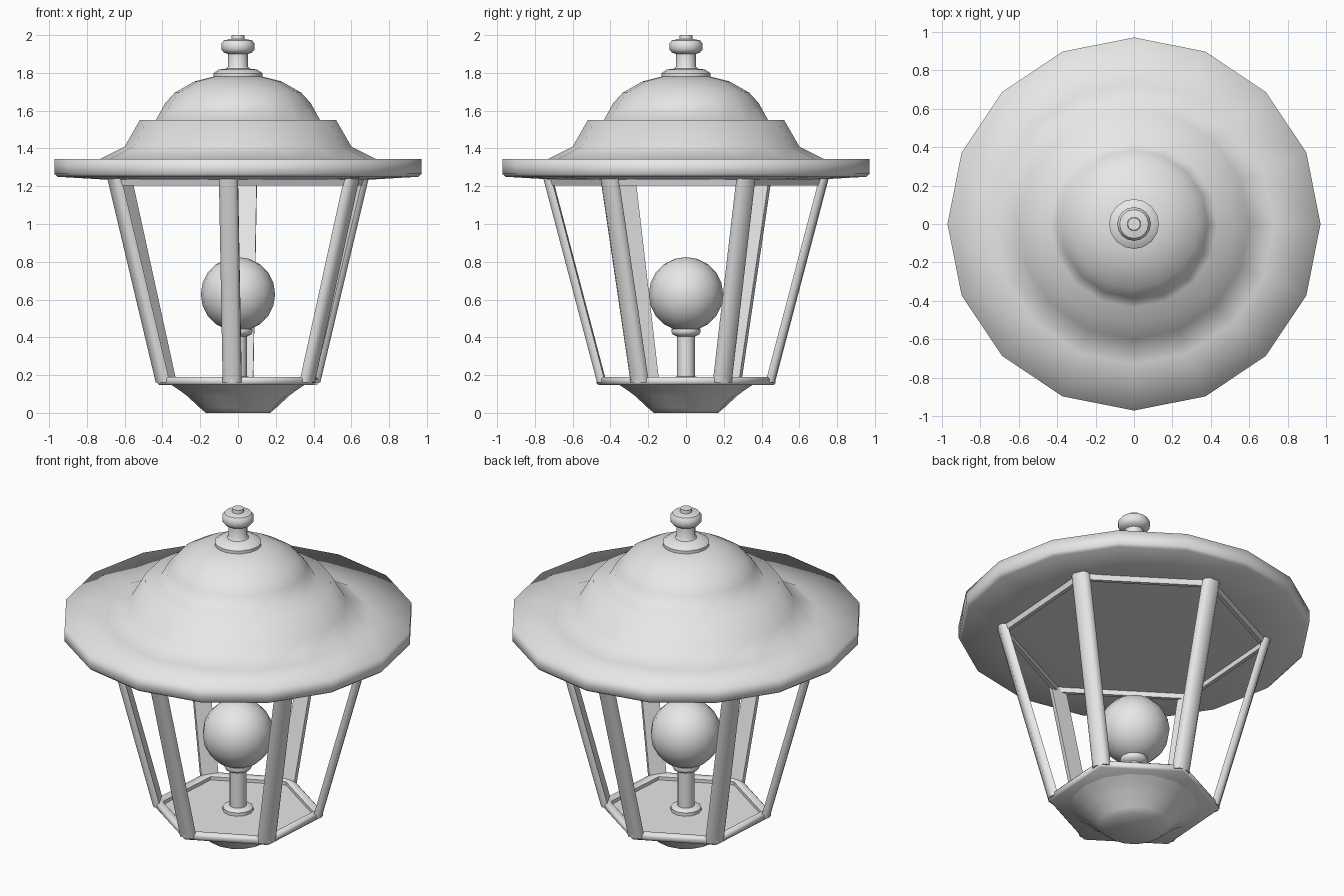
import bpy, bmesh, math
from mathutils import Vector

cube = bpy.data.objects.get("Cube")
if cube:
    bpy.data.objects.remove(cube, do_unlink=True)

grey = bpy.data.materials.new("light_grey")
grey.use_nodes = True
grey.diffuse_color = (0.8, 0.8, 0.8, 1)
grey.node_tree.nodes["Principled BSDF"].inputs["Base Color"].default_value = (0.8, 0.8, 0.8, 1)

HEX_TURN = math.radians(-94)  # the cage is turned slightly from the axes


def finish(name, bm, angle):
    """Turn a bmesh into a grey object; edges sharper than angle stay crisp."""
    bmesh.ops.recalc_face_normals(bm, faces=bm.faces)
    mesh = bpy.data.meshes.new(name)
    bm.to_mesh(mesh)
    bm.free()
    mesh.materials.append(grey)
    obj = bpy.data.objects.new(name, mesh)
    bpy.context.collection.objects.link(obj)
    bpy.ops.object.select_all(action='DESELECT')
    bpy.context.view_layer.objects.active = obj
    obj.select_set(True)
    if angle >= 180:
        bpy.ops.object.shade_smooth()
    else:
        bpy.ops.object.shade_smooth_by_angle(angle=math.radians(angle))
    return obj


def lathe(name, profile, sides, turn=0.0, closed=False, angle=40):
    """Revolve (radius, z) points round the z axis."""
    bm = bmesh.new()
    rings = []
    for r, z in profile:
        if r == 0:
            rings.append([bm.verts.new((0, 0, z))] * sides)
        else:
            steps = [turn + math.tau * i / sides for i in range(sides)]
            rings.append([bm.verts.new((r * math.cos(a), r * math.sin(a), z)) for a in steps])
    pairs = list(zip(rings, rings[1:]))
    if closed:
        pairs.append((rings[-1], rings[0]))
    for low, high in pairs:
        for i in range(sides):
            j = (i + 1) % sides
            corners = list(dict.fromkeys((low[i], low[j], high[j], high[i])))
            bm.faces.new(corners)
    return finish(name, bm, angle)


def post(name, a):
    """Leaning flat bar with a rounded outer face."""
    section = [(-0.05, -0.045), (0.05, -0.045), (0.05, -0.02),
               (0.03, 0), (-0.03, 0), (-0.05, -0.02)]
    out = Vector((math.cos(a), math.sin(a), 0))
    side = Vector((-math.sin(a), math.cos(a), 0))
    bm = bmesh.new()
    ends = []
    for radius, z in ((0.47, 0.16), (0.755, 1.24)):
        ends.append([bm.verts.new(out * (radius + d) + side * t + Vector((0, 0, z)))
                     for t, d in section])
    low, high = ends
    n = len(section)
    for i in range(n):
        bm.faces.new((low[i], low[(i + 1) % n], high[(i + 1) % n], high[i]))
    bm.faces.new(low)
    bm.faces.new(high)
    finish(name, bm, 50)


# Roof: wide brim, stepped skirt and dome in one smooth shell
lathe("roof", [(0, 1.235), (0.7, 1.235), (0.955, 1.25), (0.972, 1.265), (0.972, 1.345),
               (0.73, 1.345), (0.6, 1.41), (0.52, 1.55), (0.435, 1.55),
               (0.385, 1.64), (0.335, 1.695), (0.23, 1.755), (0.13, 1.78), (0, 1.785)],
      16, angle=180)

# Finial on top
lathe("finial", [(0, 1.77), (0.13, 1.775), (0.13, 1.798), (0.1, 1.818), (0.06, 1.823),
                 (0.052, 1.835), (0.052, 1.9), (0.075, 1.908), (0.088, 1.925),
                 (0.088, 1.955), (0.075, 1.972), (0.035, 1.98), (0.033, 2.0), (0, 2.0)],
      16)

# Six-sided cage
for i in range(6):
    post(f"post_{i + 1}", HEX_TURN + math.tau * i / 6)
lathe("top_rail", [(0.71, 1.205), (0.735, 1.205), (0.745, 1.238), (0.71, 1.238)],
      6, HEX_TURN, closed=True, angle=30)
lathe("floor_tray", [(0, 0.145), (0.465, 0.148), (0.475, 0.158), (0.475, 0.18), (0.465, 0.19),
                     (0.435, 0.19), (0.42, 0.18), (0.42, 0.16), (0, 0.16)],
      6, HEX_TURN, angle=50)

# Bowl under the tray
lathe("base_bowl", [(0, 0), (0.17, 0), (0.2, 0.025), (0.27, 0.09), (0.31, 0.12),
                    (0.355, 0.15), (0, 0.152)], 16, angle=60)

# Lamp holder and globe
lathe("lamp_stem", [(0, 0.155), (0.085, 0.155), (0.085, 0.18), (0.07, 0.19), (0.048, 0.192),
                    (0.048, 0.405), (0.07, 0.415), (0.078, 0.43), (0.075, 0.445), (0, 0.447)],
      12)
arc = [math.pi * k / 10 for k in range(11)]
globe = [(0.197 * math.sin(t) if 0 < k < 10 else 0, 0.628 - 0.197 * math.cos(t))
         for k, t in enumerate(arc)]
lathe("lamp_globe", globe, 16, angle=180)
